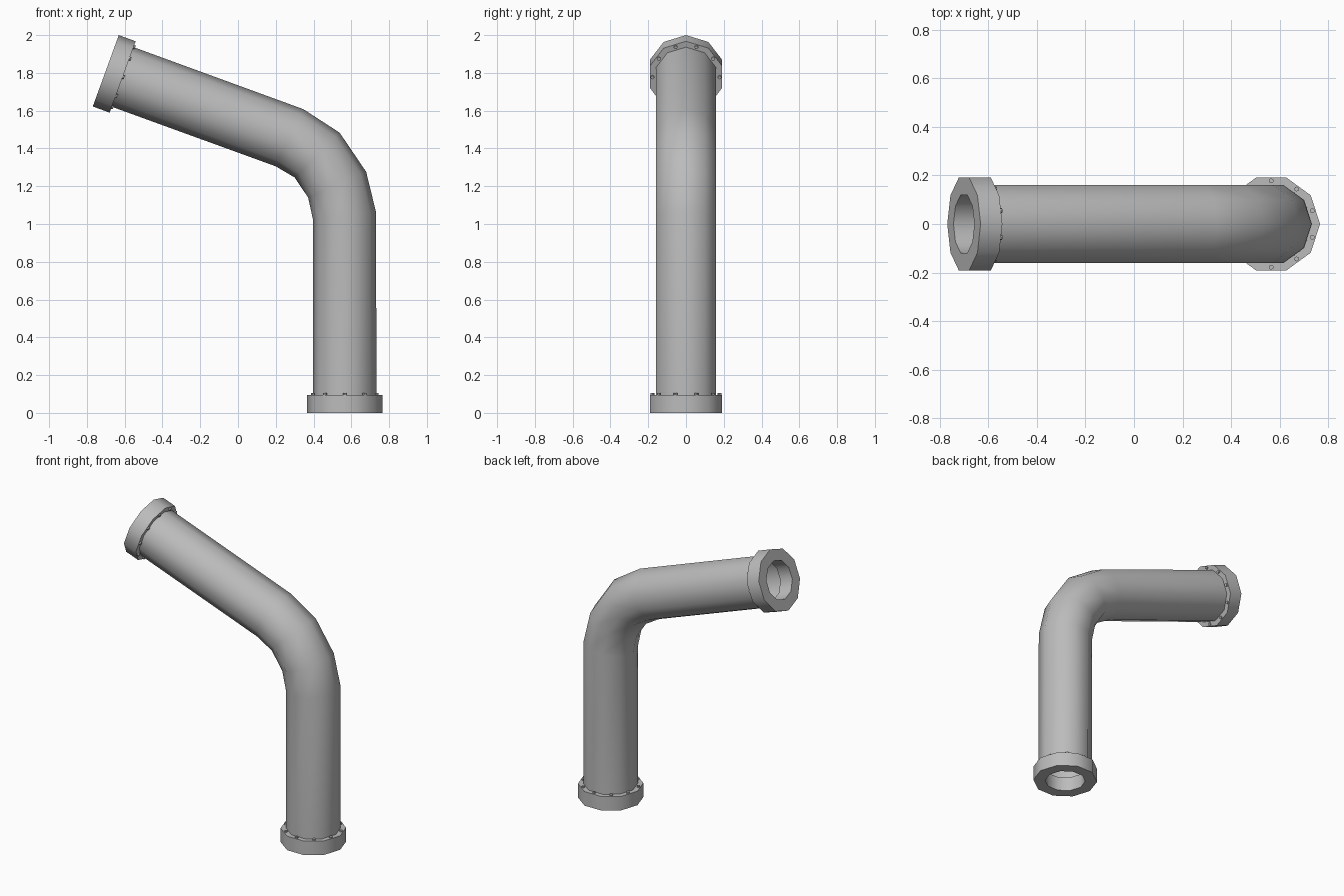
import bpy, bmesh
from math import sin, cos, tau, radians
from mathutils import Vector

cube = bpy.data.objects.get("Cube")
if cube:
    bpy.data.objects.remove(cube, do_unlink=True)

SIDES = 10
PIPE_R, FLANGE_R, BORE_R, FLANGE_H = 0.168, 0.201, 0.126, 0.095

steel = bpy.data.materials.new("steel_grey")
steel.use_nodes = True
grey = (0.5, 0.5, 0.5, 1)
steel.diffuse_color = grey
steel.node_tree.nodes["Principled BSDF"].inputs["Base Color"].default_value = grey


def frame(tilt):
    """Cross-section axes and forward axis, leaning from +z towards -x."""
    a = radians(tilt)
    return Vector((cos(a), 0, sin(a))), Vector((0, 1, 0)), Vector((-sin(a), 0, cos(a)))


def ring(bm, center, tilt, radius, sides=SIDES):
    u, v, _ = frame(tilt)
    return [bm.verts.new(center + radius * (u * cos(tau * i / sides) + v * sin(tau * i / sides)))
            for i in range(sides)]


def bridge(bm, a, b):
    n = len(a)
    for i in range(n):
        j = (i + 1) % n
        bm.faces.new((a[i], a[j], b[j], b[i]))


def finish(bm, name):
    mesh = bpy.data.meshes.new(name)
    bm.to_mesh(mesh)
    bm.free()
    mesh.materials.append(steel)
    obj = bpy.data.objects.new(name, mesh)
    bpy.context.collection.objects.link(obj)
    bpy.ops.object.select_all(action='DESELECT')
    obj.select_set(True)
    bpy.context.view_layer.objects.active = obj
    bpy.ops.object.shade_smooth_by_angle(angle=radians(40))


def flange(name, center, tilt):
    # Thick ring with an open bore
    bm = bmesh.new()
    axis = frame(tilt)[2]
    profile = [(BORE_R, 0), (FLANGE_R, 0), (FLANGE_R, FLANGE_H), (BORE_R, FLANGE_H)]
    rings = [ring(bm, center + axis * h, tilt, r) for r, h in profile]
    for k in range(4):
        bridge(bm, rings[k], rings[(k + 1) % 4])
    finish(bm, name)


def bolts(name, center, tilt):
    # Small bolt heads, one centred on each flange side
    bm = bmesh.new()
    u, v, axis = frame(tilt)
    for i in range(SIDES):
        a = tau * (i + 0.5) / SIDES
        foot = center + 0.178 * (u * cos(a) + v * sin(a)) + axis * (FLANGE_H - 0.005)
        low = ring(bm, foot, tilt, 0.01, 8)
        high = ring(bm, foot + axis * 0.014, tilt, 0.01, 8)
        bridge(bm, low, high)
        bm.faces.new(high)
        bm.faces.new(low[::-1])
    finish(bm, name)


# Both pipe ends: outer face centre and inward direction
base = Vector((0.565, 0, 0))
tip = Vector((-0.7, 0, 1.811))
for label, center, tilt in (("lower", base, 0), ("upper", tip, -110)):
    flange(label + "_flange", center, tilt)
    bolts(label + "_flange_bolts", center, tilt)

# Bent pipe swept along a mitred path
path = [(base + frame(0)[2] * 0.08, 0),
        (Vector((0.564, 0, 1.042)), 7),
        (Vector((0.525, 0, 1.208)), 24),
        (Vector((0.419, 0, 1.365)), 45),
        (Vector((0.272, 0, 1.457)), 64),
        (tip + frame(-110)[2] * 0.08, 70)]
bm = bmesh.new()
rings = [ring(bm, c, t, PIPE_R) for c, t in path]
for a, b in zip(rings, rings[1:]):
    bridge(bm, a, b)
finish(bm, "bent_pipe")
